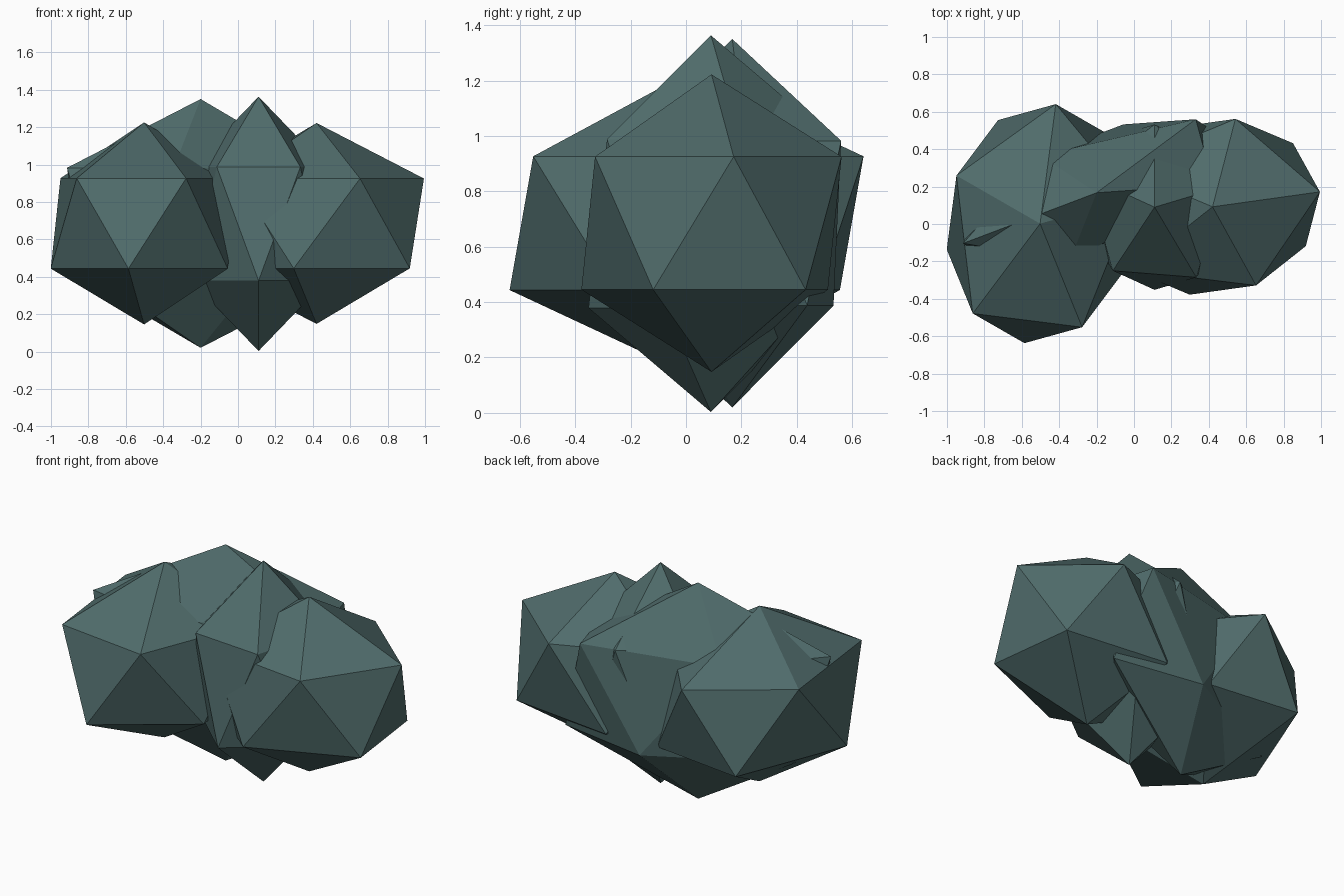
import bpy
import bmesh
from mathutils import Matrix

if "Cube" in bpy.data.objects:
    bpy.data.objects.remove(bpy.data.objects["Cube"])

# One flat colour for the whole cluster
leaf = bpy.data.materials.new("dark grey green")
leaf.diffuse_color = (0.080, 0.150, 0.148, 1.0)
leaf.use_nodes = True
leaf.node_tree.nodes["Principled BSDF"].inputs["Base Color"].default_value = leaf.diffuse_color

RING = 0.8944  # radius of the five-point ring on a unit icosahedron


def clump(name, centre, c, s, half_height):
    """Low-poly icosahedron, stretched so its upper ring is c*cos(t) + s*sin(t)."""
    bm = bmesh.new()
    bmesh.ops.create_icosphere(bm, subdivisions=1, radius=1.0)
    bm.transform(Matrix((
        (c[0] / RING, s[0] / RING, 0, centre[0]),
        (c[1] / RING, s[1] / RING, 0, centre[1]),
        (0, 0, half_height, centre[2]),
        (0, 0, 0, 1))))
    bmesh.ops.recalc_face_normals(bm, faces=bm.faces)
    mesh = bpy.data.meshes.new(name)
    bm.to_mesh(mesh)
    bm.free()
    mesh.materials.append(leaf)
    obj = bpy.data.objects.new(name, mesh)
    bpy.context.collection.objects.link(obj)
    return obj


# Four overlapping clumps of the bush
clump("left_clump", (-0.502, 0.002, 0.685), (0.499, 0.138), (-0.074, 0.627), 0.54)
clump("right_clump", (0.42, 0.092, 0.685), (0.574, 0.080), (-0.058, 0.468), 0.537)
clump("front_clump", (0.11, 0.09, 0.683), (0.0, 0.442), (-0.38, 0.03), 0.68)
clump("back_clump", (-0.20, 0.167, 0.685), (0.53, 0.393), (-0.485, 0.081), 0.665)
